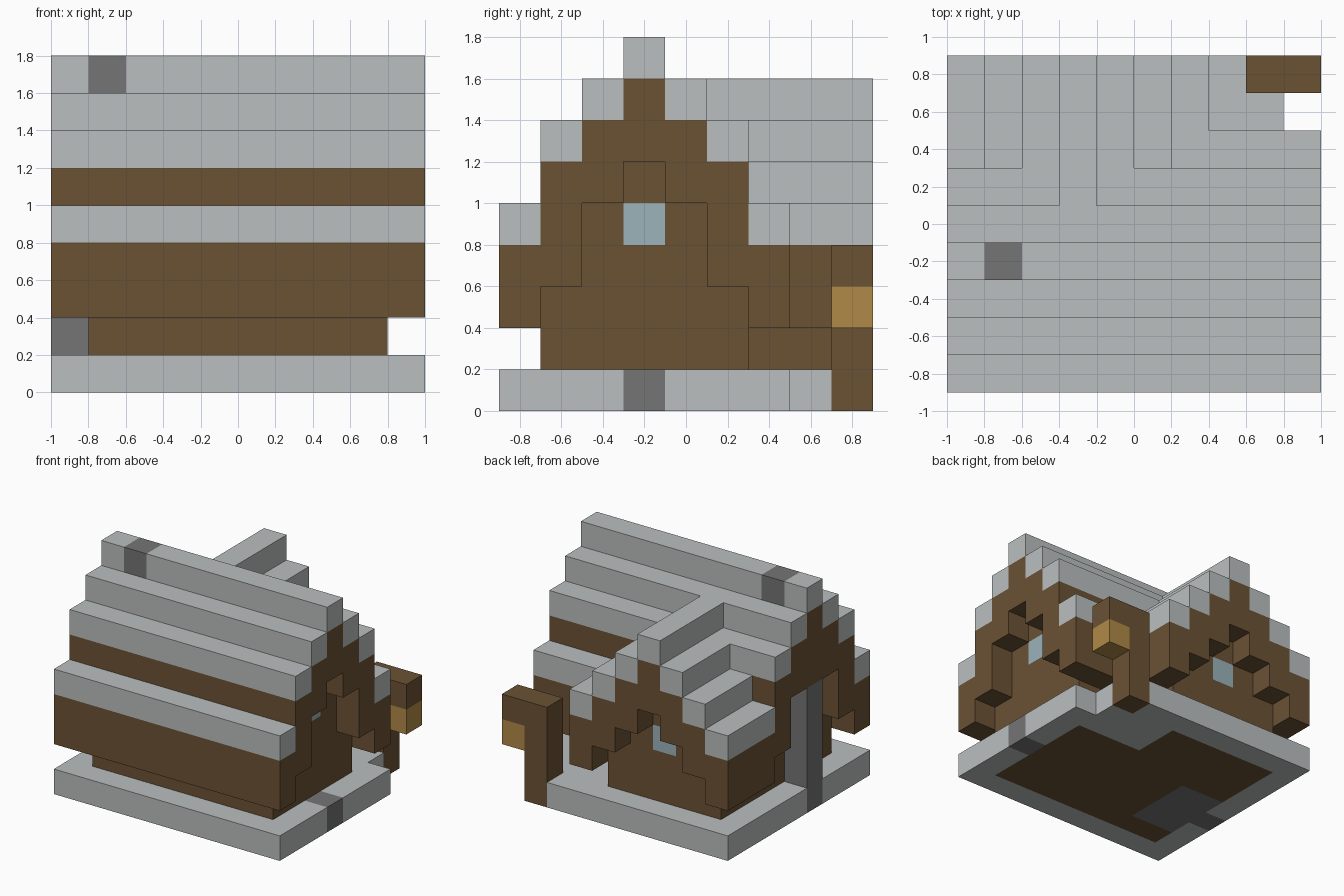
import bpy, bmesh
from mathutils import Vector

if "Cube" in bpy.data.objects:
    bpy.data.objects.remove(bpy.data.objects["Cube"], do_unlink=True)

CELL = 0.2
ORIGIN = Vector((-1.0, -0.9, 0.0))
cells = {}          # grid cell -> part name; later fills replace earlier ones


def linear(rgb):
    return [((c / 255 + 0.055) / 1.055) ** 2.4 for c in rgb] + [1.0]


def material(name, rgb):
    mat = bpy.data.materials.new(name)
    mat.use_nodes = True
    mat.diffuse_color = linear(rgb)
    bsdf = next(n for n in mat.node_tree.nodes if n.type == 'BSDF_PRINCIPLED')
    bsdf.inputs["Base Color"].default_value = linear(rgb)
    bsdf.inputs["Roughness"].default_value = 0.9
    return mat


def fill(part, xs, ys, zs):
    """Fill a block of cells; each range is a single index or inclusive pair."""
    spans = [(r, r) if isinstance(r, int) else r for r in (xs, ys, zs)]
    (xa, xb), (ya, yb), (za, zb) = spans
    for x in range(xa, xb + 1):
        for y in range(ya, yb + 1):
            for z in range(za, zb + 1):
                cells[x, y, z] = part


def build(part, mat):
    """Turn all cells of one part into a mesh of its exposed faces."""
    bm = bmesh.new()
    verts = {}

    def vert(p):
        if p not in verts:
            verts[p] = bm.verts.new(ORIGIN + Vector(p) * CELL)
        return verts[p]

    for cell in [c for c, name in cells.items() if name == part]:
        for axis in range(3):
            u, v = (axis + 1) % 3, (axis + 2) % 3
            for side in (0, 1):
                neighbour = list(cell)
                neighbour[axis] += 2 * side - 1
                if tuple(neighbour) in cells:
                    continue
                loop = []
                for du, dv in ((0, 0), (1, 0), (1, 1), (0, 1)):
                    p = list(cell)
                    p[axis] += side
                    p[u] += du
                    p[v] += dv
                    loop.append(vert(tuple(p)))
                bm.faces.new(loop if side else loop[::-1])
    # Join flat neighbouring squares into larger panels
    bmesh.ops.dissolve_limit(bm, angle_limit=0.01, verts=bm.verts[:], edges=bm.edges[:])
    mesh = bpy.data.meshes.new(part)
    bm.to_mesh(mesh)
    bm.free()
    mesh.materials.append(mat)
    bpy.context.collection.objects.link(bpy.data.objects.new(part, mesh))


# Foundation slab with a notched back corner
fill("foundation", (0, 9), (0, 6), 0)
fill("foundation", (0, 8), (7, 8), 0)
fill("floor", (1, 8), (1, 5), 0)
fill("floor", (1, 5), (6, 7), 0)
fill("hearth", (1, 2), (2, 4), 0)
fill("doorstep", 9, 3, 0)

# Per column from eave to ridge: (underside of gable, roof level)
MAIN = [(2, 4), (3, 6), (5, 7), (6, 8)]
WING = [(2, 4), (3, 5), (4, 6), (5, 7)]

# Back wing, ridge running front to back
for step, (low, top) in enumerate(WING):
    for x in {step, 6 - step}:
        fill("wing_walls", x, (6, 7), (1 if step else low, top - 1))
        fill("wing_walls", x, 8, (low, top - 1))
        fill("wing_roof", x, (6, 8), top)
fill("wing_roof", 3, 5, 7)

# Main house, ridge running side to side, with stepped gable arches
for step, (low, top) in enumerate(MAIN):
    for y in {step, 6 - step}:
        # the rear eave lies inside the wing where the two roofs meet
        fill("main_walls", (1, 8), y, (1 if step else low, top - 1))
        for x in (0, 9):
            fill("main_walls", x, y, (low, top - 1))
        fill("main_roof", (0, 9), y, top)

# Chimney: outside column, and its top set into the ridge
fill("main_walls", 0, 3, 5)
fill("chimney_column", 0, 3, (0, 4))
fill("chimney_top", 1, 3, 8)

# Windows in the recessed gable walls
fill("side_window", 8, 3, 4)
fill("back_window", 3, 7, 3)

# Lamp post with arm and hanging lantern
fill("lamp_post", 8, 8, (0, 3))
fill("lamp_post", 9, 8, 3)
fill("lantern", 9, 8, 2)

stone = material("pale_grey_stone", (187, 191, 191))
dark = material("dark_grey_stone", (117, 117, 117))
wood = material("brown_wood", (107, 82, 52))
glass = material("pale_blue_glass", (155, 179, 187))
glow = material("amber_lantern", (176, 137, 71))

for mat, parts in (
    (stone, ("foundation", "main_roof", "wing_roof")),
    (dark, ("hearth", "doorstep", "chimney_column", "chimney_top")),
    (wood, ("floor", "main_walls", "wing_walls", "lamp_post")),
    (glass, ("side_window", "back_window")),
    (glow, ("lantern",)),
):
    for part in parts:
        build(part, mat)
